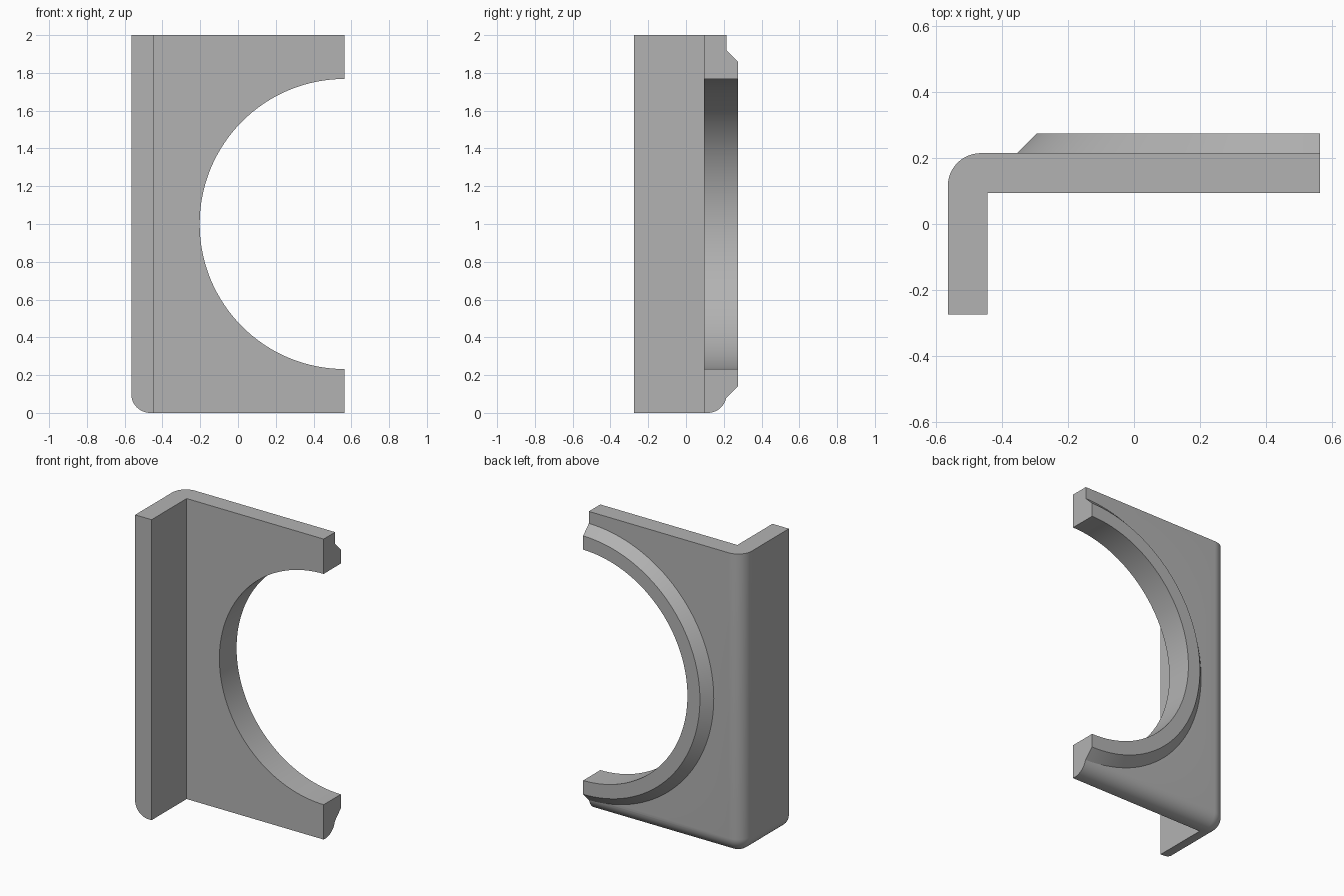
import bpy, bmesh, math
from mathutils import Matrix, Vector

if "Cube" in bpy.data.objects:
    bpy.data.objects.remove(bpy.data.objects["Cube"], do_unlink=True)

HALF_W, HALF_D, HEIGHT = 0.565, 0.275, 2.0
WALL, FILLET = 0.121, 0.1
BACK = 0.215                 # rear face of the plate
HOLE_R, RIM_R = 0.768, 0.86  # opening and flat top of the raised rim
SINK = 0.06                  # how far the rim cone reaches into the plate

grey = bpy.data.materials.new("plain_grey")
grey.use_nodes = True
grey.diffuse_color = (0.45, 0.45, 0.45, 1)
grey.node_tree.nodes["Principled BSDF"].inputs["Base Color"].default_value = (0.45, 0.45, 0.45, 1)


def make_object(name, bm):
    bmesh.ops.recalc_face_normals(bm, faces=bm.faces)
    mesh = bpy.data.meshes.new(name)
    bm.to_mesh(mesh)
    bm.free()
    mesh.materials.append(grey)
    obj = bpy.data.objects.new(name, mesh)
    bpy.context.collection.objects.link(obj)
    return obj


def disc(name, y0, y1, r0, r1):
    """Round solid along y, centred on the plate's open side."""
    bm = bmesh.new()
    place = Matrix.Translation((HALF_W, (y0 + y1) / 2, HEIGHT / 2)) @ Matrix.Rotation(-math.pi / 2, 4, 'X')
    bmesh.ops.create_cone(bm, cap_ends=True, segments=128, radius1=r0, radius2=r1,
                          depth=y1 - y0, matrix=place)
    return make_object(name, bm)


def combine(target, tool, operation):
    tool.hide_render = True
    mod = target.modifiers.new(tool.name, 'BOOLEAN')
    mod.operation, mod.object, mod.solver = operation, tool, 'EXACT'
    bpy.context.view_layer.objects.active = target
    bpy.ops.object.modifier_apply(modifier=mod.name)
    bpy.data.objects.remove(tool, do_unlink=True)


# L-shaped bracket, overlong on the open side until trimmed
bm = bmesh.new()
far = HALF_W + 0.3
outline = [(-HALF_W, -HALF_D), (WALL - HALF_W, -HALF_D), (WALL - HALF_W, BACK - WALL),
           (far, BACK - WALL), (far, BACK), (-HALF_W, BACK)]
base = bm.faces.new([bm.verts.new((x, y, 0)) for x, y in outline])
top = bmesh.ops.extrude_face_region(bm, geom=[base])["geom"]
bmesh.ops.translate(bm, vec=(0, 0, HEIGHT), verts=[v for v in top if isinstance(v, bmesh.types.BMVert)])
bmesh.ops.recalc_face_normals(bm, faces=bm.faces)

# Round the three edges that meet at the lower outer corner
corner = min(bm.verts, key=lambda v: (v.co - Vector((-HALF_W, BACK, 0))).length)
bmesh.ops.bevel(bm, geom=list(corner.link_edges), offset=FILLET, offset_type='OFFSET',
                segments=12, profile=0.5, affect='EDGES')
bracket = make_object("bracket", bm)

# Raised chamfered rim, round opening and straight trim
combine(bracket, disc("rim", BACK - SINK, HALF_D, RIM_R + SINK + HALF_D - BACK, RIM_R), 'UNION')
combine(bracket, disc("opening_cutter", -1, 1, HOLE_R, HOLE_R), 'DIFFERENCE')
bm = bmesh.new()
bmesh.ops.create_cube(bm, size=4, matrix=Matrix.Translation((HALF_W + 2, 0, 1)))
combine(bracket, make_object("trim_cutter", bm), 'DIFFERENCE')

# Smooth the curved surfaces, keep the edges sharp
bpy.ops.object.select_all(action='DESELECT')
bracket.select_set(True)
bpy.context.view_layer.objects.active = bracket
bpy.ops.object.shade_smooth_by_angle(angle=math.radians(25))
